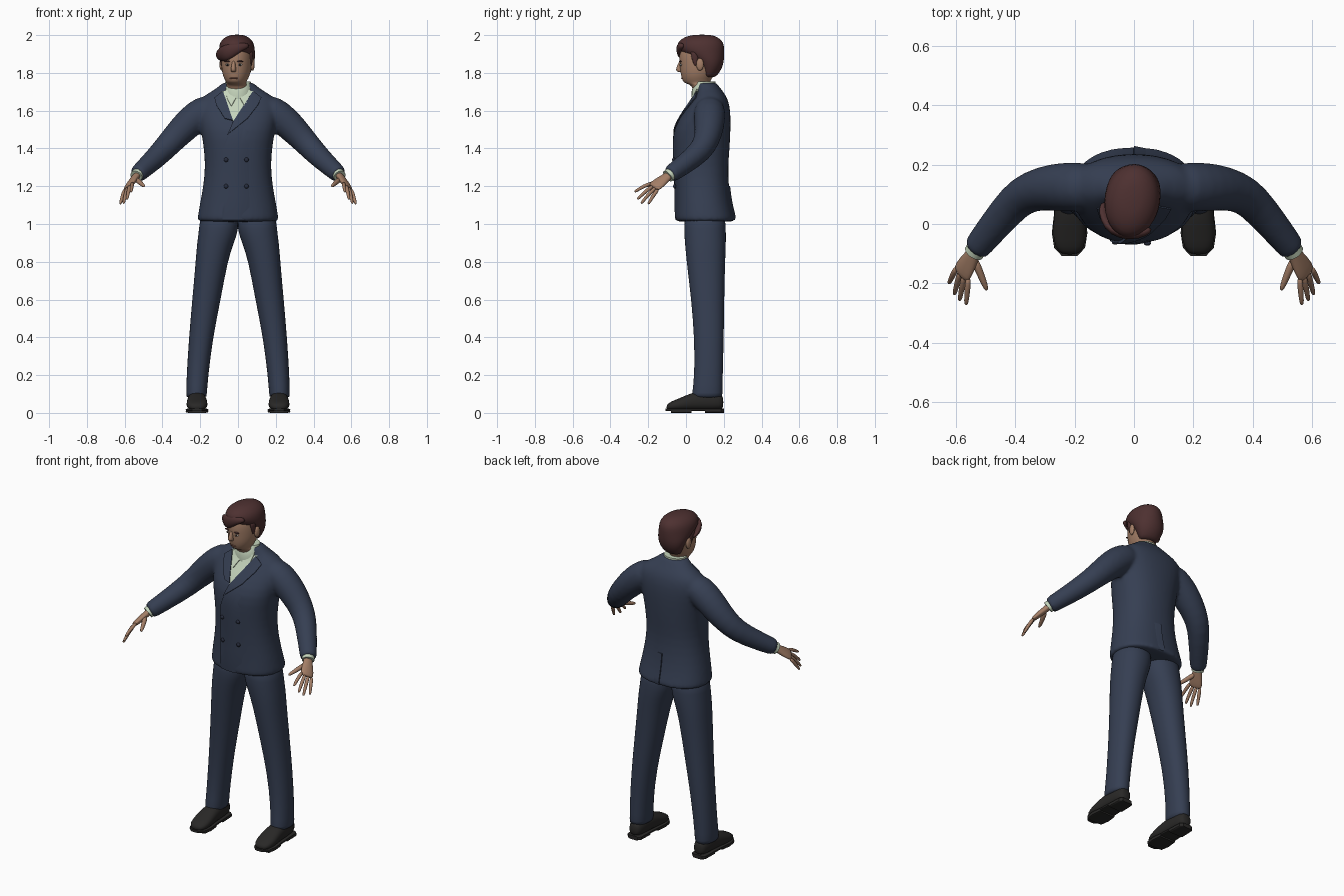
import bpy
import bmesh
from math import cos, sin, pi, radians
from mathutils import Vector, Matrix
from mathutils.bvhtree import BVHTree

if "Cube" in bpy.data.objects:
    bpy.data.objects.remove(bpy.data.objects["Cube"])

X, Y, Z = Vector((1, 0, 0)), Vector((0, 1, 0)), Vector((0, 0, 1))


def material(name, rgb):
    mat = bpy.data.materials.new(name)
    mat.use_nodes = True
    color = (*rgb, 1)
    mat.diffuse_color = color
    shader = next(n for n in mat.node_tree.nodes if n.type == "BSDF_PRINCIPLED")
    shader.inputs["Base Color"].default_value = color
    shader.inputs["Roughness"].default_value = 0.8
    return mat


SUIT = material("navy suit", (.036, .049, .085))
BUTTON = material("dark button", (.02, .025, .045))
SHIRT = material("pale green shirt", (.56, .66, .5))
SKIN = material("skin", (.37, .21, .135))
LIPS = material("lips", (.25, .11, .08))
HAIR = material("auburn hair", (.075, .03, .03))
LEATHER = material("black leather", (.022, .021, .02))
EYE = material("eye white", (.5, .48, .45))
IRIS = material("iris", (.02, .013, .01))


def loft(bm, rings, axis=None, up=Y, power=1.0, seg=20):
    """Skin a row of oval rings, each given as (centre, half width, half depth)."""
    rows = []
    for i, (c, a, b) in enumerate(rings):
        t = axis or (Vector(rings[min(i + 1, len(rings) - 1)][0]) - Vector(rings[max(i - 1, 0)][0]))
        u = t.cross(up).normalized()
        v = u.cross(t).normalized()
        row = []
        for k in range(seg):
            angle = 2 * pi * k / seg
            p, q = [(1 if w > 0 else -1) * abs(w) ** power for w in (cos(angle), sin(angle))]
            row.append(bm.verts.new(Vector(c) + u * a * p + v * b * q))
        rows.append(row)
    for lo, hi in zip(rows, rows[1:]):
        for k in range(seg):
            n = (k + 1) % seg
            bm.faces.new((lo[k], lo[n], hi[n], hi[k]))
    bm.faces.new(rows[0])
    bm.faces.new(rows[-1])


def column(bm, rows, x=0, **kw):
    """Upright loft from rows of (z, centre y, half width, half depth)."""
    loft(bm, [((x, cy, z), a, b) for z, cy, a, b in rows], axis=Z, **kw)


def blob(bm, center, size):
    bmesh.ops.create_uvsphere(bm, u_segments=16, v_segments=10, radius=1,
                              matrix=Matrix.Translation(center) @ Matrix.Diagonal((*size, 1)))


def finish(name, bm, mat, mirror=False, subsurf=1, matrix=None, angle=180):
    bmesh.ops.recalc_face_normals(bm, faces=bm.faces)
    mesh = bpy.data.meshes.new(name)
    bm.to_mesh(mesh)
    bm.free()
    mesh.materials.append(mat)
    obj = bpy.data.objects.new(name, mesh)
    bpy.context.collection.objects.link(obj)
    bpy.ops.object.select_all(action="DESELECT")
    obj.select_set(True)
    bpy.context.view_layer.objects.active = obj
    bpy.ops.object.shade_smooth_by_angle(angle=radians(angle))
    if mirror:
        obj.modifiers.new("Mirror", "MIRROR").use_mirror_merge = False
    if subsurf:
        sub = obj.modifiers.new("Subdivision", "SUBSURF")
        sub.levels = sub.render_levels = subsurf
    if matrix:
        obj.matrix_world = matrix
    return obj


# Jacket: torso and sleeves fused into one smooth skin
bm = bmesh.new()
column(bm, [(1.01, .103, .218, .163), (1.02, .103, .219, .163), (1.1, .093, .206, .15),
            (1.2, .085, .186, .143), (1.3, .081, .176, .143), (1.4, .083, .182, .15),
            (1.5, .085, .2, .153), (1.58, .108, .215, .13), (1.64, .125, .215, .105),
            (1.68, .13, .185, .083), (1.71, .125, .125, .065), (1.745, .11, .085, .053),
            (1.75, .11, .08, .05)], power=.88)
for s in (1, -1):
    arm = [(.13, .125, 1.61, .075), (.18, .125, 1.6, .085), (.25, .125, 1.545, .083),
           (.31, .12, 1.485, .075), (.375, .1, 1.415, .066), (.43, .045, 1.355, .06),
           (.53, -.08, 1.265, .047), (.536, -.088, 1.26, .047)]
    loft(bm, [((s * x, y, z), r, r) for x, y, z, r in arm])
jacket = finish("jacket", bm, SUIT)
fuse = jacket.modifiers.new("Fuse", "REMESH")
fuse.mode, fuse.voxel_size, fuse.use_smooth_shade = "VOXEL", .01, True
relax = jacket.modifiers.new("Relax", "SMOOTH")
relax.factor, relax.iterations = .5, 7
bpy.context.view_layer.update()
surface = BVHTree.FromObject(jacket, bpy.context.evaluated_depsgraph_get())


def on_jacket(x, z, lift=0, side=-1):
    hit = surface.ray_cast(Vector((x, side * 2, z)), Vector((0, -side, 0)))[0]
    return hit + Vector((0, side * lift, 0)) if hit else None


def plate(name, outline, mat, lift, side=-1, fade=0):
    """Thin cloth plate that follows the jacket; fade sinks it towards +x."""
    bm = bmesh.new()
    bm.faces.new([bm.verts.new((x, 0, z)) for x, z in outline])
    bmesh.ops.triangulate(bm, faces=bm.faces)
    bmesh.ops.subdivide_edges(bm, edges=bm.edges, cuts=9, use_grid_fill=True)
    for v in list(bm.verts):
        hit = on_jacket(v.co.x, v.co.z, lift - fade * max(0, v.co.x), side)
        if hit:
            v.co = hit
        else:
            bm.verts.remove(v)
    bmesh.ops.recalc_face_normals(bm, faces=bm.faces)
    bmesh.ops.solidify(bm, geom=bm.faces[:], thickness=.006)
    return finish(name, bm, mat, subsurf=0, angle=40)


# Shirt front, shirt collar points, lapels, front overlap and back vent
plate("shirt_front", [(-.085, 1.705), (-.025, 1.54), (.085, 1.705)], SHIRT, .004)
for s, side in ((1, "left"), (-1, "right")):
    plate(side + "_collar_point", [(s * .002, 1.685), (s * .07, 1.715), (s * .055, 1.66),
                                   (s * .035, 1.625)], SHIRT, .011)
plate("front_overlap", [(.078, 1.69), (-.025, 1.545), (-.08, 1.4), (-.082, 1.02),
                        (.13, 1.02), (.13, 1.6)], SUIT, .006, fade=.1)
plate("left_lapel", [(.08, 1.705), (-.025, 1.545), (-.055, 1.475), (.05, 1.56),
                     (.105, 1.63), (.125, 1.67)], SUIT, .011)
plate("right_lapel", [(-.08, 1.705), (-.027, 1.55), (-.07, 1.56), (-.115, 1.63),
                      (-.125, 1.67)], SUIT, .009)
plate("back_vent", [(0, 1.02), (0, 1.2), (.07, 1.2), (.07, 1.02)], SUIT, .006, side=1, fade=.15)

# Double row of buttons
bm = bmesh.new()
for x in (-.063, .045):
    for z in (1.34, 1.2):
        blob(bm, on_jacket(x, z, .007), (.012, .008, .012))
finish("buttons", bm, BUTTON, subsurf=0)

# Trousers
bm = bmesh.new()
legs = [(1.08, .1, .1, .1, .11), (.97, .1, .1, .107, .112), (.9, .12, .103, .098, .11),
        (.8, .14, .105, .085, .103), (.6, .167, .115, .076, .088), (.4, .196, .122, .064, .079),
        (.2, .215, .12, .058, .075), (.09, .22, .112, .055, .082), (.08, .22, .112, .054, .081)]
loft(bm, [((x, y, z), a, b) for z, x, y, a, b in legs], axis=Z, power=.92)
finish("trousers", bm, SUIT, mirror=True)

# Shoes with sole and heel
bm = bmesh.new()
upper = [(.198, .055, .02, .025), (.185, .06, .042, .045), (.1, .065, .048, .052),
         (.03, .06, .052, .048), (-.03, .045, .058, .034), (-.08, .037, .05, .024),
         (-.104, .03, .026, .012)]
loft(bm, [((.217, y, z), a, b) for y, z, a, b in upper], axis=Y, up=Z, power=.85)
finish("shoes", bm, LEATHER, mirror=True)
bm = bmesh.new()
sole = [(.2, .03), (.185, .046), (.1, .049), (.03, .053), (-.03, .06), (-.08, .052), (-.108, .026)]
loft(bm, [((.217, y, .016), a, .007) for y, a in sole], axis=Y, up=Z, power=.4)
loft(bm, [((.217, y, .011), a, .011) for y, a in sole[:3]], axis=Y, up=Z, power=.4)
loft(bm, [((.217, y, .009), a, .009) for y, a in sole[3:6]], axis=Y, up=Z, power=.4)
finish("shoe_soles", bm, LEATHER, mirror=True, subsurf=0, angle=40)

# Hands: palm, four fingers and thumb
bm = bmesh.new()
wrist, knuckles = Vector((.532, -.085, 1.262)), Vector((.578, -.162, 1.202))
across = Vector((.05, .04, -.04)).normalized()
normal = across.cross(knuckles - wrist)
loft(bm, [(wrist.lerp(knuckles, f), a, b) for f, a, b in
          ((-.3, .025, .019), (.2, .025, .019), (.6, .036, .018), (1, .04, .015), (1.15, .035, .01))],
     up=normal, seg=16)
tips = [(.566, -.272, 1.17), (.588, -.258, 1.13), (.606, -.238, 1.108), (.624, -.2, 1.105)]
for k, tip in enumerate(tips):
    base, tip = knuckles + across * (k * .02 - .03), Vector(tip)
    bend = base.lerp(tip, .5) + Z * .006
    loft(bm, [(base, .011, .011), (bend, .0105, .0105), (tip.lerp(bend, .15), .008, .008),
              (tip, .005, .005)], up=normal, seg=10)
loft(bm, [((.54, -.115, 1.24), .016, .016), ((.517, -.17, 1.217), .013, .013),
          ((.5, -.212, 1.203), .01, .01), ((.496, -.224, 1.199), .005, .005)], seg=10)
finish("hands", bm, SKIN, mirror=True)
bm = bmesh.new()
loft(bm, [(wrist.lerp(knuckles, f), .035, .033) for f in (-.2, .1, .15)], up=normal)
finish("shirt_cuffs", bm, SHIRT, mirror=True, subsurf=0, angle=40)

# Shirt collar around the neck
bm = bmesh.new()
column(bm, [(1.66, .097, .08, .066), (1.7, .095, .078, .066), (1.73, .098, .071, .06),
            (1.755, .105, .067, .052)])
finish("shirt_collar", bm, SHIRT, subsurf=0, angle=40)

# Head, turned slightly to its right
turn = (Matrix.Translation((-.006, .08, 0)) @ Matrix.Rotation(radians(-9), 4, "Z")
        @ Matrix.Translation((0, -.08, 0)))
bm = bmesh.new()
column(bm, [(1.66, .095, .06, .052), (1.72, .09, .061, .054), (1.738, .083, .058, .061),
            (1.746, .06, .05, .069), (1.757, .055, .057, .074), (1.785, .06, .072, .088),
            (1.82, .067, .079, .1), (1.845, .07, .081, .104), (1.87, .072, .082, .109),
            (1.91, .075, .081, .112), (1.96, .08, .07, .095), (1.99, .08, .04, .05)])
column(bm, [(1.867, -.024, .009, .014), (1.84, -.032, .01, .015), (1.817, -.038, .016, .021),
            (1.803, -.03, .013, .016)], seg=12)
finish("head", bm, SKIN, matrix=turn)
bm = bmesh.new()
blob(bm, (.083, .087, 1.845), (.011, .02, .033))
finish("ears", bm, SKIN, mirror=True, subsurf=0, matrix=turn)
for name, mat, at, size in (
        ("eyes", EYE, (.033, -.022, 1.843), (.013, .007, .006)),
        ("irises", IRIS, (.033, -.0265, 1.843), (.006, .004, .0055)),
        ("eyebrows", HAIR, (.034, -.026, 1.861), (.019, .008, .004))):
    bm = bmesh.new()
    blob(bm, at, size)
    finish(name, bm, mat, mirror=True, subsurf=0, matrix=turn)
bm = bmesh.new()
blob(bm, (0, -.018, 1.772), (.023, .008, .005))
finish("mouth", bm, LIPS, subsurf=0, matrix=turn)

# Hair: cap with side-swept fringe and sideburns
bm = bmesh.new()
column(bm, [(1.775, .125, .05, .025), (1.79, .128, .06, .04), (1.82, .135, .075, .055),
            (1.86, .13, .088, .072), (1.895, .102, .094, .102), (1.925, .077, .096, .128),
            (1.965, .076, .09, .125), (1.99, .08, .062, .09), (2.003, .085, .03, .045)])
loft(bm, [((.08, -.005, 1.945), .012, .012), ((.04, -.03, 1.94), .022, .018),
          ((-.02, -.038, 1.915), .04, .02), ((-.06, -.02, 1.9), .042, .02),
          ((-.088, .025, 1.885), .028, .014), ((-.092, .06, 1.875), .012, .008)], axis=None, up=Y)
for s in (1, -1):
    column(bm, [(1.835, .062, .003, .006), (1.87, .06, .008, .016), (1.92, .055, .014, .03)],
           x=s * .08, seg=10)
finish("hair", bm, HAIR, matrix=turn)
